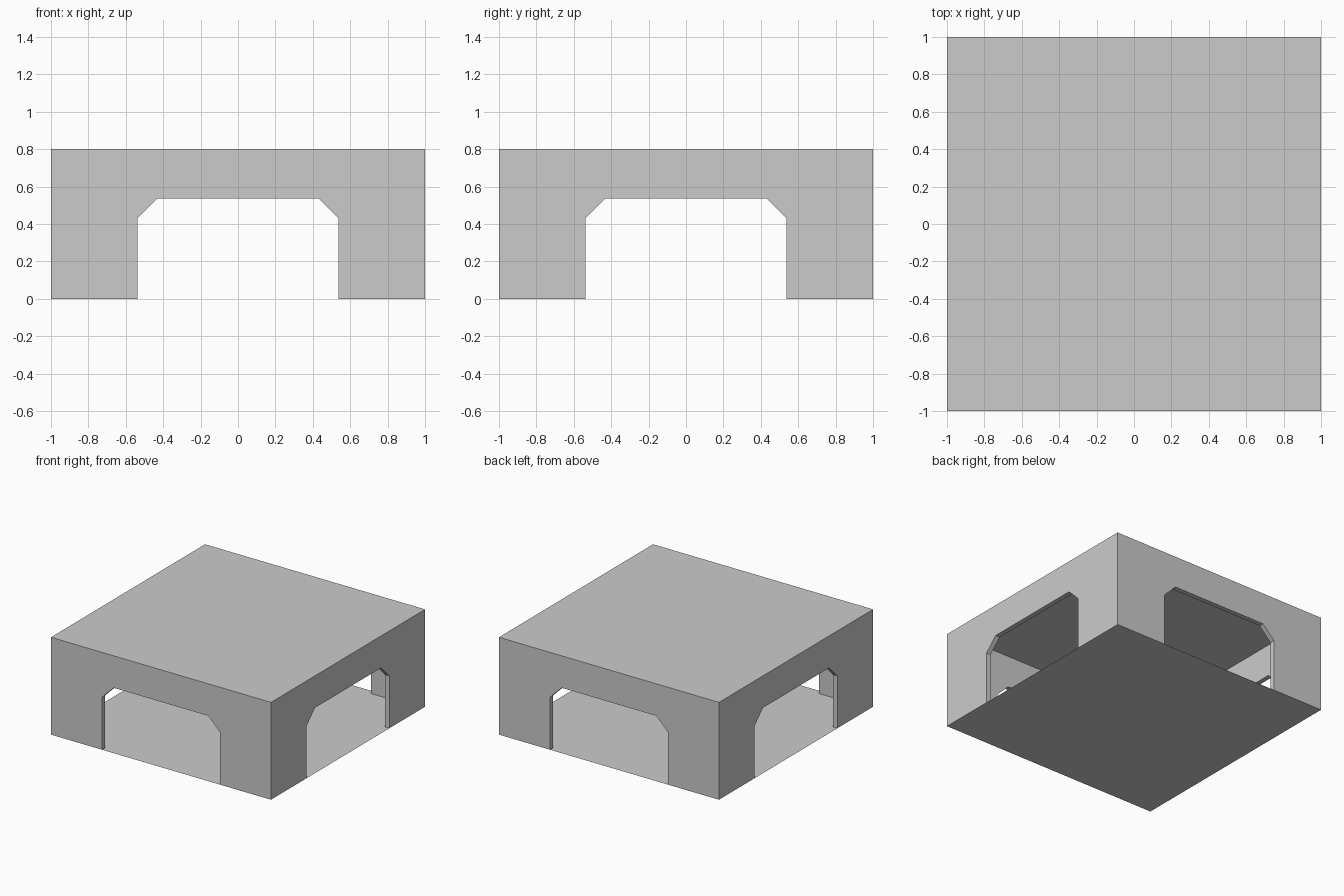
import bpy, bmesh, math
from mathutils import Matrix

if "Cube" in bpy.data.objects:
    bpy.data.objects.remove(bpy.data.objects["Cube"])

H, T = 0.8, 0.04          # height, wall thickness
W, C = 0.537, 0.43        # opening half width / top, start of its chamfer

# half outline of a wall with a chamfered opening, mirrored across x = 0
HALF = [(1, H), (1, 0), (W, 0), (W, C), (C, W)]
OUTLINE = HALF + [(-x, z) for x, z in reversed(HALF)]


def make_object(name, bm):
    mesh = bpy.data.meshes.new(name)
    bm.to_mesh(mesh)
    bm.free()
    obj = bpy.data.objects.new(name, mesh)
    bpy.context.collection.objects.link(obj)
    return obj


def make_wall(name, angle):
    """Wall with mitred ends and a lined opening, turned about z."""
    bm = bmesh.new()
    outer = [bm.verts.new((x, -1, z)) for x, z in OUTLINE]
    inner = [bm.verts.new((math.copysign(1 - T, x) if abs(x) == 1 else x, T - 1, z))
             for x, z in OUTLINE]
    bm.faces.new(reversed(outer))
    bm.faces.new(inner)
    # jambs, chamfers and head of the opening
    for i in range(2, 7):
        bm.faces.new((outer[i], outer[i + 1], inner[i + 1], inner[i]))
    bmesh.ops.recalc_face_normals(bm, faces=bm.faces)
    # keep the outer face pointing outward
    bm.normal_update()
    bm.faces.ensure_lookup_table()
    if bm.faces[0].normal.y > 0:
        bmesh.ops.reverse_faces(bm, faces=bm.faces)
    bm.transform(Matrix.Rotation(angle, 4, 'Z'))
    return make_object(name, bm)


def make_sheet(name, z, up):
    """Thin square panel spanning the full footprint."""
    bm = bmesh.new()
    bmesh.ops.create_grid(bm, x_segments=1, y_segments=1, size=1,
                          matrix=Matrix.Translation((0, 0, z)))
    bm.normal_update()
    if any((f.normal.z > 0) != up for f in bm.faces):
        bmesh.ops.reverse_faces(bm, faces=bm.faces)
    return make_object(name, bm)


# four identical walls
for k, side in enumerate(("front", "right", "back", "left")):
    make_wall(side + "_wall", k * math.pi / 2)

# roof and floor
make_sheet("roof", H, True)
make_sheet("floor", 0, False)
